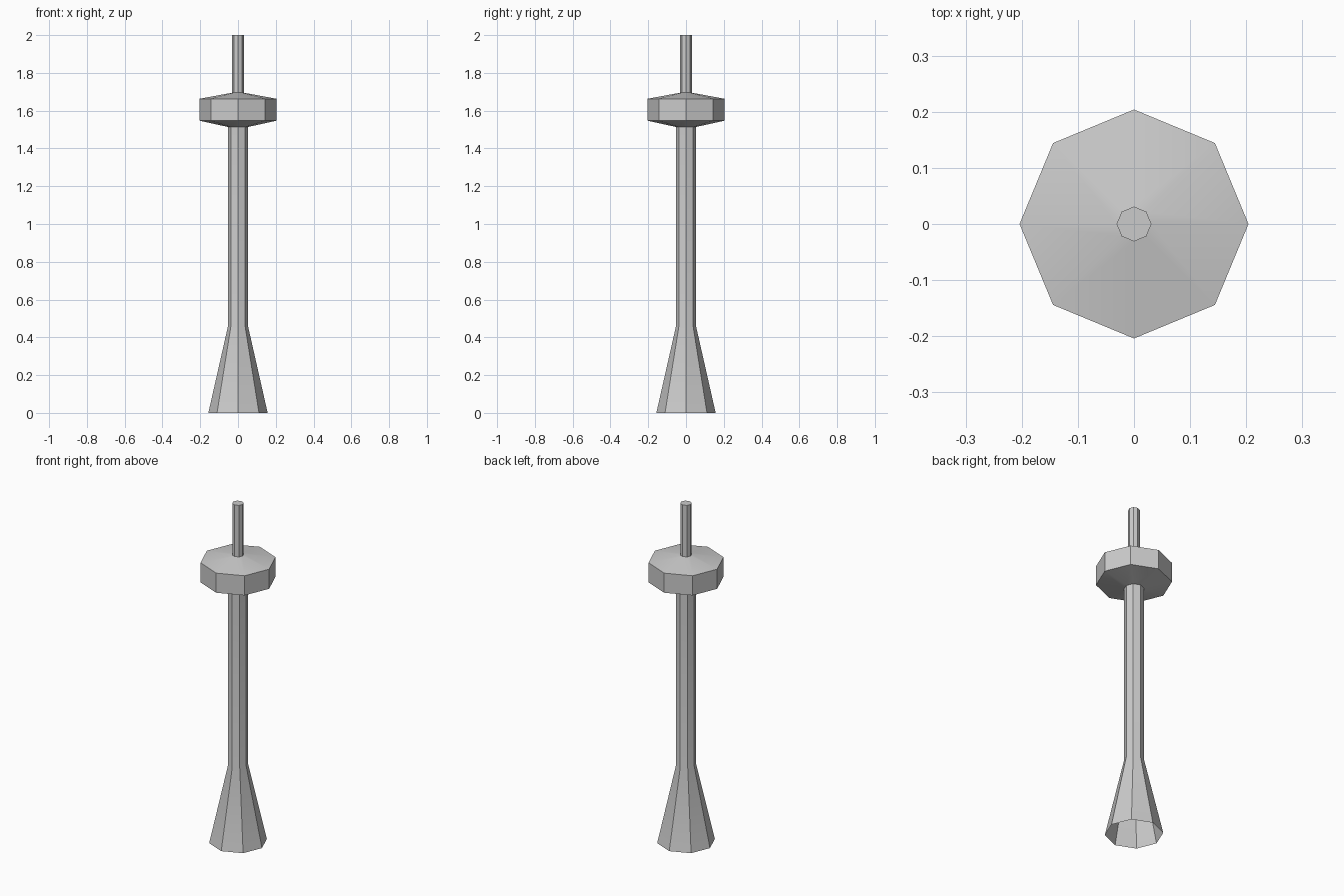
import bpy, bmesh
from math import cos, sin, tau, radians

if "Cube" in bpy.data.objects:
    bpy.data.objects.remove(bpy.data.objects["Cube"])

SIDES = 8


def lathe(name, profile, cap_top=False):
    """Octagonal surface through (radius, height) rings, corners on the axes."""
    bm = bmesh.new()
    rings = [[bm.verts.new((r * cos(tau * i / SIDES), r * sin(tau * i / SIDES), z))
              for i in range(SIDES)] for r, z in profile]
    for low, high in zip(rings, rings[1:]):
        for i in range(SIDES):
            j = (i + 1) % SIDES
            bm.faces.new((low[i], low[j], high[j], high[i]))
    if cap_top:
        bm.faces.new(rings[-1])
    mesh = bpy.data.meshes.new(name)
    bm.to_mesh(mesh)
    bm.free()
    obj = bpy.data.objects.new(name, mesh)
    bpy.context.collection.objects.link(obj)
    bpy.ops.object.select_all(action='DESELECT')
    obj.select_set(True)
    bpy.context.view_layer.objects.active = obj
    bpy.ops.object.shade_smooth_by_angle(angle=radians(30))
    return obj


# Flared foot, open underneath, running into the straight shaft
lathe("tower_shaft", [(0.157, 0), (0.054, 0.455), (0.054, 1.514)])

# Observation pod with sloped floor and roof
lathe("observation_pod", [(0.054, 1.514), (0.204, 1.547), (0.204, 1.663), (0.031, 1.695)])

# Antenna mast
lathe("antenna_mast", [(0.031, 1.695), (0.031, 2.0)], cap_top=True)
